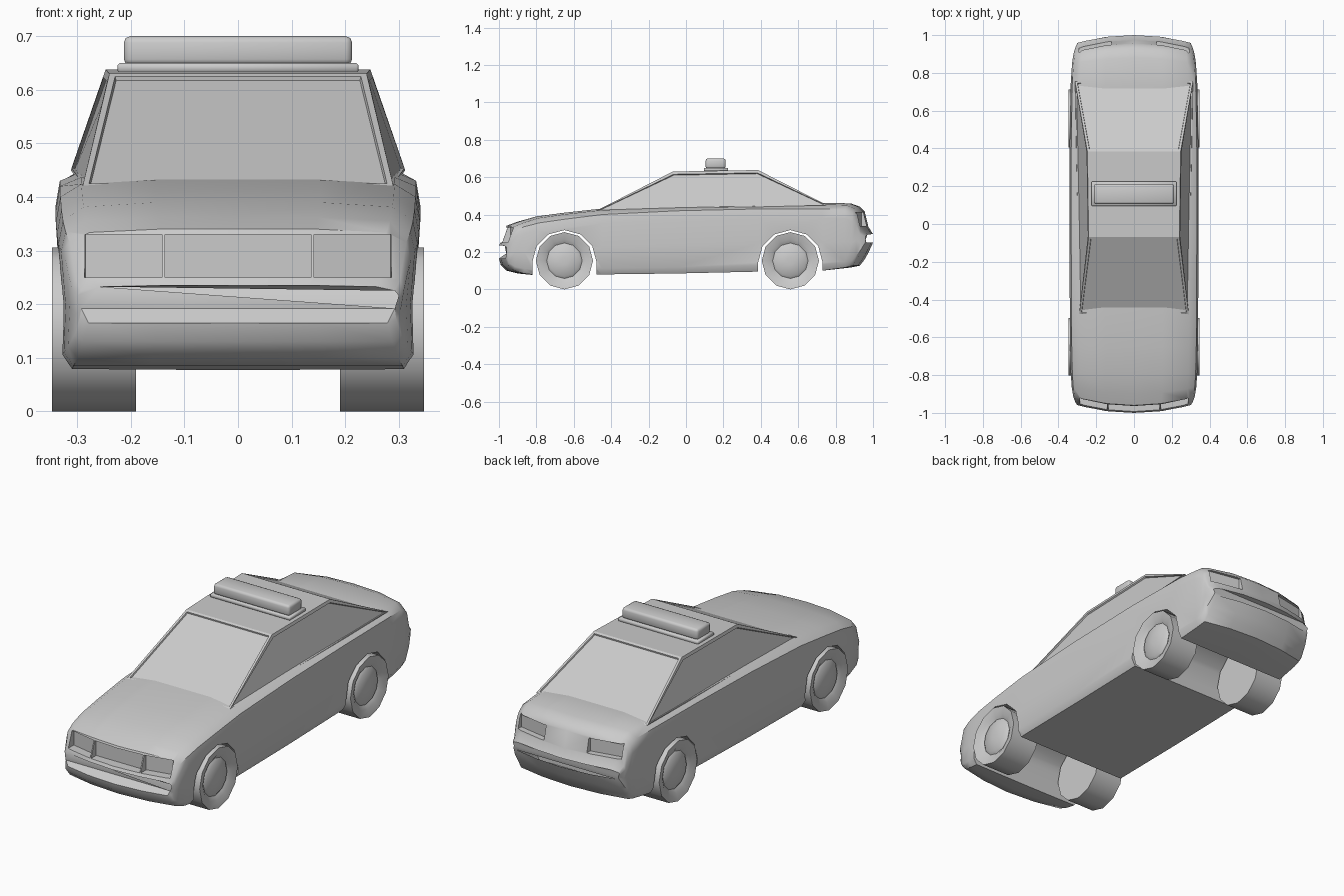
import bpy, bmesh
from math import sin, cos, pi, radians

if "Cube" in bpy.data.objects:
    bpy.data.objects.remove(bpy.data.objects["Cube"])


def make(name, verts, faces):
    me = bpy.data.meshes.new(name)
    me.from_pydata(verts, [], faces)
    bm = bmesh.new()
    bm.from_mesh(me)
    bmesh.ops.recalc_face_normals(bm, faces=bm.faces)
    bm.to_mesh(me)
    bm.free()
    ob = bpy.data.objects.new(name, me)
    bpy.context.collection.objects.link(ob)
    return ob


def loft(name, rings, capped=True):
    n = len(rings[0])
    verts = [p for r in rings for p in r]
    faces = [(i * n + j, i * n + (j + 1) % n, (i + 1) * n + (j + 1) % n, (i + 1) * n + j)
             for i in range(len(rings) - 1) for j in range(n)]
    if capped:
        faces += [tuple(range(n)), tuple(range(len(verts) - n, len(verts)))]
    return make(name, verts, faces)


def activate(ob):
    bpy.ops.object.select_all(action='DESELECT')
    ob.select_set(True)
    bpy.context.view_layer.objects.active = ob


def smooth(ob, angle=40):
    activate(ob)
    bpy.ops.object.shade_smooth_by_angle(angle=radians(angle))


def cut(ob, cutter):
    cutter.hide_render = True
    mod = ob.modifiers.new("cut", 'BOOLEAN')
    mod.operation, mod.solver, mod.object = 'DIFFERENCE', 'EXACT', cutter
    activate(ob)
    bpy.ops.object.modifier_apply(modifier=mod.name)
    bpy.data.objects.remove(cutter)


def bevel_box(name, x, y0, y1, z0, z1, width, segments):
    plan = [(-x, y0), (x, y0), (x, y1), (-x, y1)]
    ob = loft(name, [[(a, b, z) for a, b in plan] for z in (z0, z1)])
    mod = ob.modifiers.new("bevel", 'BEVEL')
    mod.width, mod.segments = width, segments
    activate(ob)
    bpy.ops.object.modifier_apply(modifier="bevel")
    smooth(ob, 50)


# Body stations: y, half width, bottom, shoulder, top
stations = [
    (-1.0, .300, .165, .225, .235), (-.99, .310, .13, .245, .255),
    (-.96, .322, .10, .315, .34), (-.90, .330, .085, .335, .362),
    (-.80, .335, .075, .355, .39), (-.65, .338, .075, .375, .41),
    (-.45, .340, .08, .40, .432), (-.05, .341, .085, .42, .442),
    (.39, .341, .095, .43, .452), (.73, .336, .10, .43, .462),
    (.88, .328, .117, .425, .46), (.93, .323, .127, .405, .442),
    (.955, .318, .16, .385, .418), (.975, .312, .195, .31, .335),
    (1.0, .300, .25, .285, .295)]


def body_ring(y, w, bot, sh, top):
    half = [(.5 * w, bot), (.93 * w, bot), (.985 * w, bot + .1 * (sh - bot)),
            (.975 * w, bot + .45 * (sh - bot)), (w, bot + .85 * (sh - bot)), (.975 * w, sh),
            (.86 * w, sh + .75 * (top - sh)), (.45 * w, top)]
    pts = [(0, bot)] + half + [(0, top)] + [(-x, z) for x, z in reversed(half)]
    pull = min(max((abs(y) - .75) / .2, 0), 1) * .05 * (1 if y > 0 else -1)
    return [(x, y - pull * (x / .33) ** 2, z) for x, z in pts]


body = loft("body", [body_ring(*s) for s in stations])

# Wheel arches
for cy in (-.65, .558):
    arc = [(cy + .172 * cos(i * pi / 6), .145 + .172 * sin(i * pi / 6)) for i in range(7)]
    arch = arc + [(cy - .172, -.1), (cy + .172, -.1)]
    cut(body, loft("arch_cutter", [[(x, y, z) for y, z in arch] for x in (-.5, .5)]))


def light_cut(plan, z0, z1):
    cut(body, loft("light_cutter", [[(x, y, z) for x, y in plan] for z in (z0, z1)]))


# Grille, headlight and tail light recesses
light_cut([(-.136, -1.1), (.136, -1.1), (.136, -.942), (-.136, -.942)], .25, .33)
for s in (-1, 1):
    light_cut([(s * .142, -1.1), (s * .29, -1.1), (s * .285, -.908), (s * .142, -.938)], .25, .33)
    light_cut([(s * .12, 1.1), (s * .29, 1.1), (s * .29, .905), (s * .12, .938)], .34, .41)
smooth(body)

# Cabin with recessed windows
cabin_top = [(-.24, -.07, .63), (.24, -.07, .63), (.247, .385, .638), (-.247, .385, .638)]
cabin_base = [(-.29, -.48, .42), (.29, -.48, .42), (.312, .755, .45), (-.312, .755, .45)]
cabin = loft("cabin", [cabin_base, cabin_top])
bm = bmesh.new()
bm.from_mesh(cabin.data)
bm.edges.ensure_lookup_table()
panes = [f for f in bm.faces if abs(f.normal.z) < .97]
bmesh.ops.inset_individual(bm, faces=panes, thickness=.016, depth=0)
bmesh.ops.inset_individual(bm, faces=panes, thickness=.003, depth=-.007)
bm.to_mesh(cabin.data)
bm.free()
smooth(cabin, 20)

# Roof light bar
bevel_box("light_bar_base", .225, .095, .225, .632, .65, .004, 1)
bevel_box("light_bar", .213, .105, .212, .645, .70, .012, 2)

# Wheels: turned profile of (x, radius), twelve sides
profile = [(.19, .02), (.19, .153), (.347, .153), (.338, .115), (.326, .095), (.336, .082), (.342, .02)]
for name, cy in (("front", -.65), ("rear", .558)):
    for side, s in (("left", -1), ("right", 1)):
        rings = [[(s * x, cy + r * cos(i * pi / 6), .153 + r * sin(i * pi / 6)) for i in range(12)]
                 for x, r in profile]
        smooth(loft(f"{name}_{side}_wheel", rings), 45)
